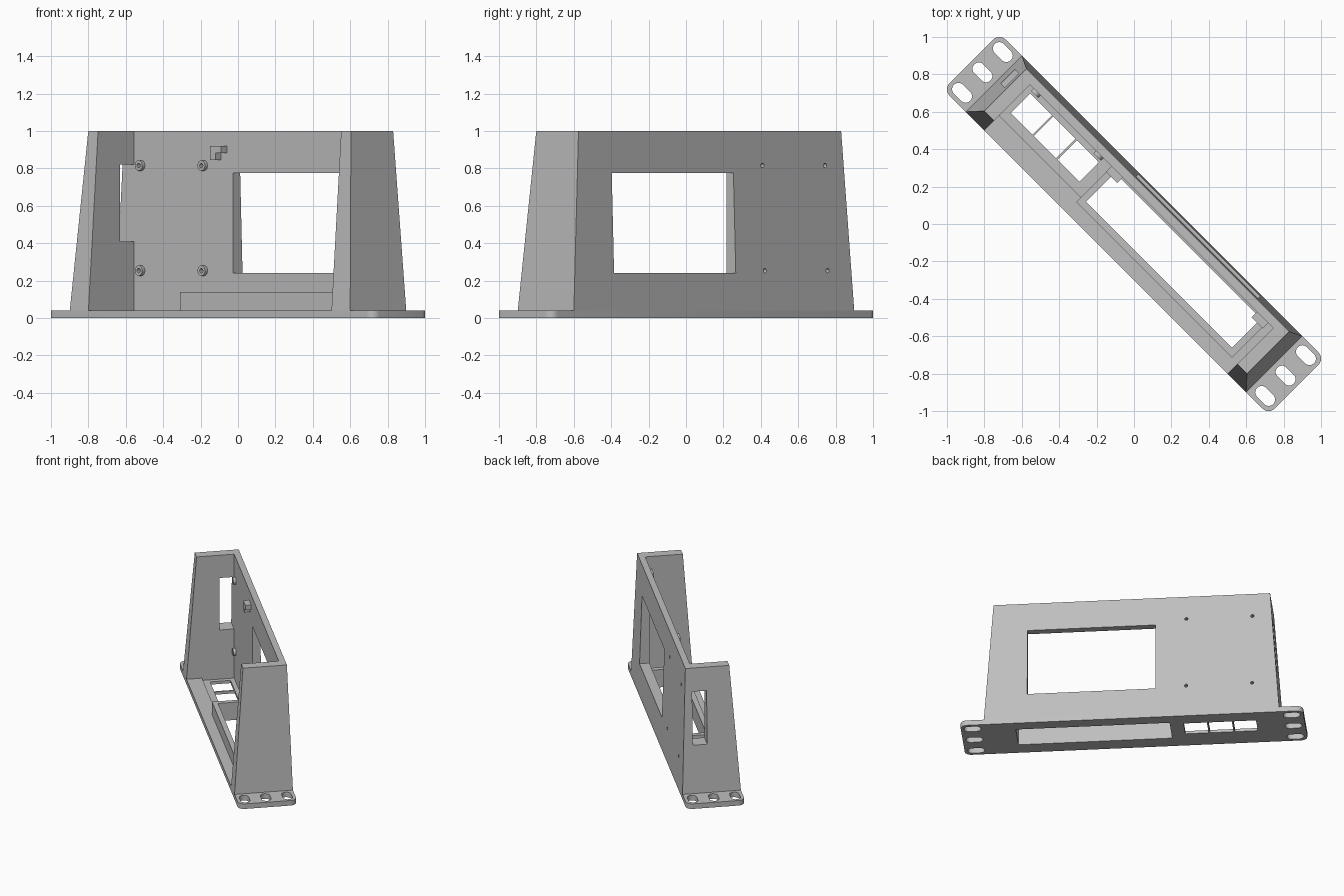
import bpy, bmesh, math
from mathutils import Matrix

if "Cube" in bpy.data.objects:
    bpy.data.objects.remove(bpy.data.objects["Cube"])

# Parts are laid out along the panel (u, v, z), then turned 45 degrees
TURN = Matrix.Rotation(math.radians(-45), 4, 'Z')
grey = bpy.data.materials.new("light_grey")
grey.diffuse_color = (0.52, 0.52, 0.52, 1)
grey.use_nodes = True
grey.node_tree.nodes["Principled BSDF"].inputs["Base Color"].default_value = grey.diffuse_color


def loft(bm, low, high, z0, z1):
    """Solid between two matching outlines."""
    a = [bm.verts.new((u, v, z0)) for u, v in low]
    b = [bm.verts.new((u, v, z1)) for u, v in high]
    n = len(a)
    bm.faces.new(a[::-1])
    bm.faces.new(b)
    for i in range(n):
        j = (i + 1) % n
        bm.faces.new((a[i], a[j], b[j], b[i]))


def box(bm, u0, u1, v0, v1, z0, z1):
    p = [(u0, v0), (u1, v0), (u1, v1), (u0, v1)]
    loft(bm, p, p, z0, z1)


def rounded(cu, cv, hu, hv, r, steps):
    """Rounded rectangle outline."""
    pts = []
    for k, (su, sv) in enumerate([(1, 1), (-1, 1), (-1, -1), (1, -1)]):
        for i in range(steps + 1):
            a = math.pi / 2 * (k + i / steps)
            pts.append((cu + su * (hu - r) + r * math.cos(a),
                        cv + sv * (hv - r) + r * math.sin(a)))
    return pts


def rod(bm, u, z, r, v0, v1, n=20):
    """Cylinder lying along v."""
    m = Matrix.Translation((u, (v0 + v1) / 2, z)) @ Matrix.Rotation(math.pi / 2, 4, 'X')
    bmesh.ops.create_cone(bm, cap_ends=True, segments=n, radius1=r, radius2=r,
                          depth=v1 - v0, matrix=m)


def make(name, bm):
    bmesh.ops.remove_doubles(bm, verts=bm.verts, dist=1e-5)
    bmesh.ops.recalc_face_normals(bm, faces=bm.faces)
    me = bpy.data.meshes.new(name)
    bm.to_mesh(me)
    bm.free()
    ob = bpy.data.objects.new(name, me)
    bpy.context.collection.objects.link(ob)
    me.materials.append(grey)
    return ob


def cut(ob, bm):
    cutter = make("cutter", bm)
    cutter.hide_render = True
    mod = ob.modifiers.new("cut", 'BOOLEAN')
    mod.operation, mod.solver, mod.object = 'DIFFERENCE', 'EXACT', cutter
    bpy.context.view_layer.update()
    me = bpy.data.meshes.new_from_object(ob.evaluated_get(bpy.context.evaluated_depsgraph_get()))
    ob.modifiers.clear()
    ob.data = me
    bpy.data.objects.remove(cutter)


# Front panel with rounded corners
bm = bmesh.new()
outline = rounded(0, 0, 1.23, 0.212, 0.0475, 6)
loft(bm, outline, outline, 0, 0.04)
panel = make("front_panel", bm)

# Shallow recess around the jack openings
bm = bmesh.new()
box(bm, -0.919, -0.30, -0.10, 0.134, 0.022, 0.1)
cut(panel, bm)

# Panel openings: screw slots, three jacks, display window
bm = bmesh.new()
for side in (-1, 1):
    for v in (-0.154, 0, 0.154):
        slot = rounded(side * 1.146, v, 0.061, 0.034, 0.0335, 6)
        loft(bm, slot, slot, -0.1, 0.1)
for u0, u1 in ((-0.885, -0.722), (-0.711, -0.543), (-0.532, -0.365)):
    box(bm, u0, u1, -0.046, 0.102, -0.1, 0.1)
box(bm, -0.266, 0.838, -0.098, 0.121, -0.1, 0.1)
cut(panel, bm)

# Back wall and side walls, tapering outside and upright inside
iu, iv = 0.919, 0.134


def u_shape(ou, front, back):
    return [(-ou, front), (-iu, front), (-iu, iv), (iu, iv),
            (iu, front), (ou, front), (ou, back), (-ou, back)]


bm = bmesh.new()
loft(bm, u_shape(1.06, -0.212, 0.212), u_shape(0.993, -0.139, 0.18), 0.04, 1.0)
housing = make("housing_walls", bm)

# Wall openings: rear window, side slot, screw holes
posts = [(u, z) for u in (-0.866, -0.392) for z in (0.253, 0.815)]
bm = bmesh.new()
box(bm, -0.171, 0.749, 0.05, 0.3, 0.24, 0.775)
box(bm, -1.2, -0.9, 0.028, 0.133, 0.41, 0.82)
for u, z in posts:
    rod(bm, u, z, 0.012, 0.1, 0.3)
cut(housing, bm)

# Raised frame around the display window
bm = bmesh.new()
box(bm, -0.302, 0.877, -0.136, 0.134, 0.04, 0.14)
frame = make("window_frame", bm)
bm = bmesh.new()
box(bm, -0.266, 0.838, -0.098, 0.121, 0, 0.2)
cut(frame, bm)

# Hollow board standoffs
bm = bmesh.new()
for u, z in posts:
    rod(bm, u, z, 0.028, 0.114, 0.134)
standoffs = make("standoffs", bm)
bm = bmesh.new()
for u, z in posts:
    rod(bm, u, z, 0.012, 0.05, 0.2)
cut(standoffs, bm)

# L-shaped corner clips above the rear window, mirrored about its centre
mid = 0.289
for name, s in (("left_clip", -1), ("right_clip", 1)):
    bm = bmesh.new()
    for inner, z0, z1 in ((0.508, 0.882, 0.92), (0.551, 0.845, 0.882)):
        u0, u1 = sorted((mid + s * inner, mid + s * 0.593))
        box(bm, u0, u1, 0.092, 0.134, z0, z1)
    make(name, bm)

# Turn everything into place and keep edges crisp
for ob in bpy.context.collection.objects:
    ob.data.transform(TURN)
    ob.select_set(True)
    bpy.context.view_layer.objects.active = ob
bpy.ops.object.shade_smooth_by_angle(angle=math.radians(30))
